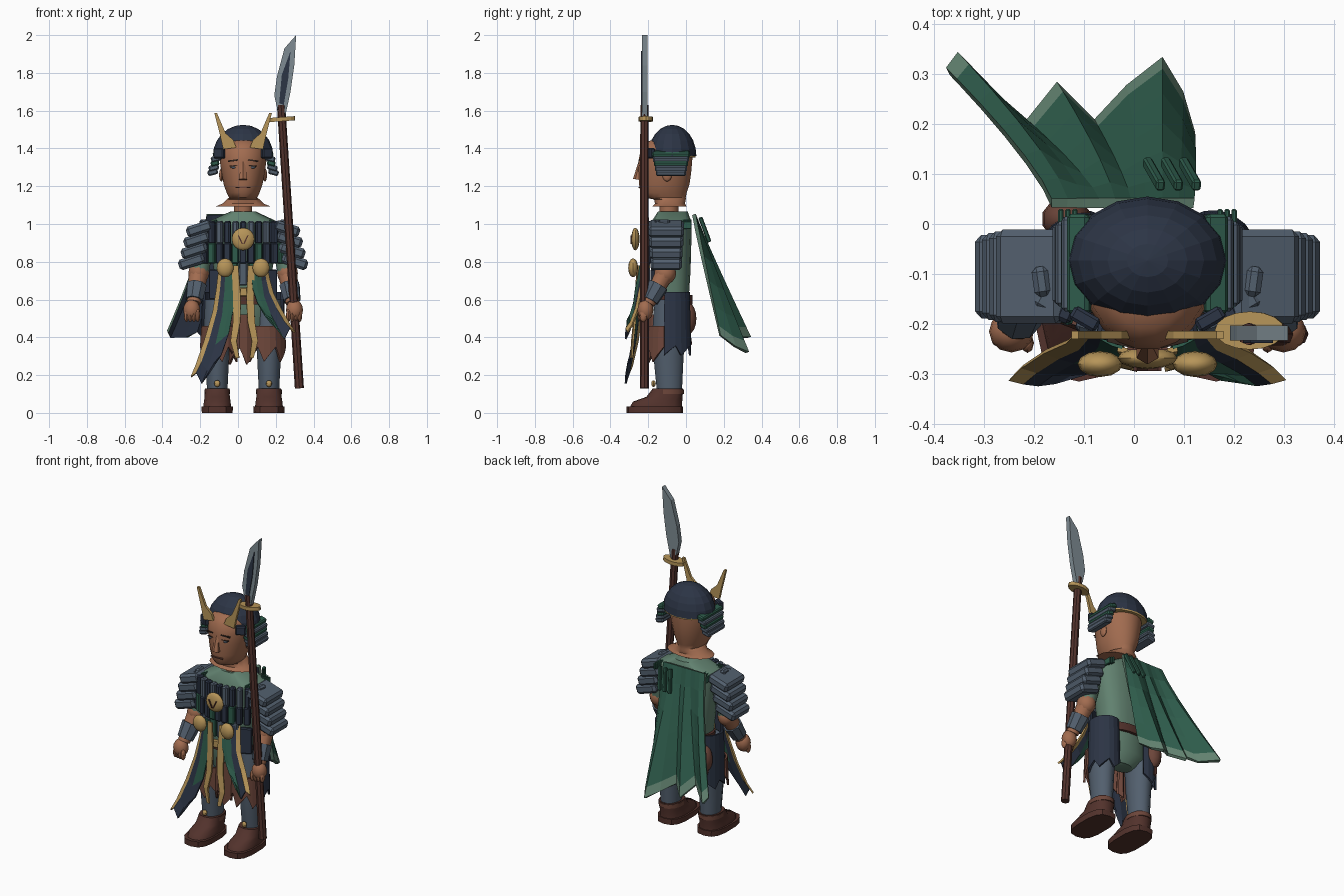
import bpy, bmesh, math
from mathutils import Vector, Matrix, Euler

if "Cube" in bpy.data.objects:
    bpy.data.objects.remove(bpy.data.objects["Cube"])

CX = 0.027  # body axis
SIDES = ((-1, "right"), (1, "left"))


def material(name, rgb):
    m = bpy.data.materials.new(name)
    m.use_nodes = True
    m.diffuse_color = (*rgb, 1)
    m.node_tree.nodes["Principled BSDF"].inputs["Base Color"].default_value = (*rgb, 1)
    return m


skin = material("skin", (0.36, 0.15, 0.08))
navy = material("navy", (0.025, 0.035, 0.06))
slate = material("slate", (0.085, 0.115, 0.155))
green = material("dark green", (0.027, 0.105, 0.07))
sage = material("sage green", (0.12, 0.22, 0.16))
gold = material("gold", (0.47, 0.3, 0.1))
brown = material("dark brown", (0.085, 0.032, 0.025))
rust = material("rust cloth", (0.15, 0.06, 0.042))
steel = material("steel", (0.21, 0.26, 0.29))
dark = material("brow", (0.03, 0.018, 0.013))


def finish(name, bm, *mats, smooth=False):
    bmesh.ops.recalc_face_normals(bm, faces=bm.faces)
    me = bpy.data.meshes.new(name)
    bm.to_mesh(me)
    bm.free()
    ob = bpy.data.objects.new(name, me)
    bpy.context.collection.objects.link(ob)
    for m in mats:
        me.materials.append(m)
    if smooth:
        bpy.ops.object.select_all(action="DESELECT")
        ob.select_set(True)
        bpy.context.view_layer.objects.active = ob
        bpy.ops.object.shade_smooth_by_angle(angle=math.radians(40))
    return ob


def box(name, mat, at, size, rot=(0, 0, 0), bevel=0.0):
    bm = bmesh.new()
    bmesh.ops.create_cube(bm, size=1, matrix=Matrix.Diagonal((*size, 1)))
    if bevel:
        bmesh.ops.bevel(bm, geom=bm.edges[:], offset=bevel, segments=1, affect="EDGES")
    bm.transform(Matrix.Translation(at) @ Euler([math.radians(a) for a in rot]).to_matrix().to_4x4())
    return finish(name, bm, mat)


def ball(name, mat, at, size, u=12, v=8):
    bm = bmesh.new()
    bmesh.ops.create_uvsphere(bm, u_segments=u, v_segments=v, radius=1)
    bm.transform(Matrix.Translation(at) @ Matrix.Diagonal((*size, 1)))
    return finish(name, bm, mat, smooth=True)


def tube(name, mat, a, b, r0, r1, n=10):
    a, b = Vector(a), Vector(b)
    bm = bmesh.new()
    bmesh.ops.create_cone(bm, cap_ends=True, segments=n, radius1=r0, radius2=r1, depth=(b - a).length)
    bm.transform(Matrix.Translation((a + b) / 2) @ (b - a).to_track_quat("Z", "Y").to_matrix().to_4x4())
    return finish(name, bm, mat, smooth=True)


def loft(name, mat, cx, rings, n=16, power=1.0):
    """Closed body from rings of (z, front y, back y, half width)."""
    bm = bmesh.new()
    loops = []
    for z, yf, yb, rx in rings:
        loop = []
        for i in range(n):
            c, s = math.cos(math.tau * (i + .5) / n), math.sin(math.tau * (i + .5) / n)
            px = math.copysign(abs(c) ** power, c) * rx
            py = math.copysign(abs(s) ** power, s) * (yb - yf) / 2 + (yf + yb) / 2
            loop.append(bm.verts.new((cx + px, py, z)))
        loops.append(loop)
    for lo, hi in zip(loops, loops[1:]):
        for i in range(n):
            j = (i + 1) % n
            bm.faces.new((lo[i], lo[j], hi[j], hi[i]))
    bm.faces.new(loops[0])
    bm.faces.new(loops[-1])
    return finish(name, bm, mat, smooth=True)


def sheet(name, rows, mats, rule, thick):
    """Grid of points thickened; rule(row, column) picks the material."""
    bm = bmesh.new()
    grid = [[bm.verts.new(p) for p in row] for row in rows]
    for r in range(len(grid) - 1):
        for c in range(len(grid[0]) - 1):
            f = bm.faces.new((grid[r][c], grid[r][c + 1], grid[r + 1][c + 1], grid[r + 1][c]))
            f.material_index = rule(r, c)
    ob = finish(name, bm, *mats)
    mod = ob.modifiers.new("thickness", "SOLIDIFY")
    mod.thickness, mod.offset = thick, 0
    return ob


def wrap(name, mat, cx, cy, rx, ry, top, low, a0, a1, jag, n=8):
    """Partial cloth tube with a ragged hem."""
    ang = [math.radians(a0 + (a1 - a0) * i / n) for i in range(n + 1)]
    rows = [[(cx + rx * math.cos(a), cy + ry * math.sin(a), top) for a in ang],
            [(cx + rx * 1.08 * math.cos(a), cy + ry * 1.08 * math.sin(a), low + jag * (i % 3 - 1))
             for i, a in enumerate(ang)]]
    return sheet(name, rows, [mat], lambda r, c: 0, 0.012)


def plate(name, mat, outline, y, depth):
    """Flat outline in x and z, extruded along y."""
    bm = bmesh.new()
    f = bm.faces.new([bm.verts.new((x, y - depth / 2, z)) for x, z in outline])
    ext = bmesh.ops.extrude_face_region(bm, geom=[f])
    bmesh.ops.translate(bm, vec=(0, depth, 0), verts=[v for v in ext["geom"] if isinstance(v, bmesh.types.BMVert)])
    return finish(name, bm, mat)


# head and face
loft("head", skin, CX, [(1.092, -.18, .005, .15), (1.108, -.165, -.005, .11), (1.13, -.17, 0, .088),
     (1.14, -.225, 0, .075), (1.165, -.243, .005, .088), (1.21, -.25, .02, .104), (1.28, -.252, .03, .117),
     (1.34, -.252, .035, .126), (1.4, -.24, .035, .122), (1.435, -.21, .02, .09), (1.45, -.16, -.02, .06)], n=20)
tube("neck", skin, (CX, -.09, 1.03), (CX, -.09, 1.11), .05, .05)
tube("nose", skin, (CX, -.238, 1.34), (CX, -.256, 1.235), .01, .025, 6)
box("mouth", rust, (CX, -.247, 1.193), (.08, .01, .006))
for s, side in SIDES:
    ball(side + "_eye", slate, (CX + s * .05, -.237, 1.3), (.018, .006, .006))
    box(side + "_eyelid", dark, (CX + s * .05, -.238, 1.309), (.045, .009, .004), (0, s * 5, s * 14))
    box(side + "_brow", dark, (CX + s * .053, -.238, 1.336), (.055, .009, .008), (0, s * 8, s * 14))
    ball(side + "_ear", skin, (CX + s * .115, -.1, 1.26), (.012, .025, .035))

# helmet with rim, horns and layered side guards
bm = bmesh.new()
bmesh.ops.create_uvsphere(bm, u_segments=16, v_segments=12, radius=1)
bmesh.ops.bisect_plane(bm, geom=bm.verts[:] + bm.edges[:] + bm.faces[:], plane_co=(0, 0, 0),
                       plane_no=(0, 0, -1), clear_outer=True)
bm.transform(Matrix.Translation((CX, -.073, 1.36)) @ Matrix.Diagonal((.16, .128, .165, 1)))
finish("helmet", bm, navy)
loft("helmet_rim", gold, CX, [(1.352, -.195, .052, .157), (1.366, -.195, .052, .157)])
horn = [(.152, 1.587), (.122, 1.47), (.105, 1.395), (.036, 1.405), (.052, 1.445), (.092, 1.48), (.138, 1.587)]
for s, side in SIDES:
    plate(side + "_horn", gold, [(CX + s * u, z) for u, z in horn], -.222, .016)
    box(side + "_cheek_flap", navy, (CX + s * .125, -.19, 1.375), (.06, .03, .055), (0, 0, s * 30), .006)
    for i in range(5):
        lower = i in (1, 3, 4)
        box(f"{side}_neck_guard_{i}", slate if lower else green, (CX + s * (.137 + .006 * i), -.08, 1.37 - .024 * i),
            (.055 if lower else .045, .2 - .01 * i, .03), (0, s * 15, 0), .007)

# torso, hips and belt
loft("tunic", sage, CX, [(.6, -.17, .015, .14), (.75, -.185, .025, .155), (.93, -.19, .03, .185),
     (1.01, -.185, .03, .19), (1.065, -.15, .01, .07)], n=20, power=.75)
loft("seat", sage, CX, [(.4, -.13, -.03, .07), (.46, -.17, .015, .16), (.62, -.175, .02, .15)])
loft("belt", brown, CX, [(.575, -.185, .035, .16), (.625, -.185, .035, .16)], n=20)

# chest armour: vertical slats curving round the front
for i in range(11):
    k = i - 5
    x, y = CX + k * .041, -.222 + .0028 * k * k
    box(f"chest_slat_{i}", navy if i % 2 else slate, (x, y, .955), (.034, .04, .12), (0, 0, k * 6), .008)
    box(f"chest_lower_slat_{i}", green if i % 3 == 1 else navy, (x, y - .004, .845), (.038, .035, .11), (0, 0, k * 6), .006)
for i in range(-2, 3):
    box(f"waist_slat_{i + 2}", green if i % 2 else slate, (CX + i * .05, -.205, .74), (.044, .03, .13), bevel=.006)
ball("chest_medallion", gold, (CX, -.268, .92), (.06, .022, .06))
for s, side in SIDES:
    box(side + "_waist_flap", navy, (CX + s * .145, -.165, .68), (.07, .025, .16), (0, 0, s * 25), .006)
    plate(side + "_medallion_groove", brown, [(CX, .893), (CX + s * .007, .893), (CX + s * .028, .938), (CX + s * .021, .938)], -.29, .008)

# layered shoulders, arms and hands
for s, side in SIDES:
    for i in range(4):
        box(f"{side}_shoulder_plate_{i}", slate, (CX + s * (.232 + .014 * i), -.105, .975 - .058 * i),
            (.14, .188 - .007 * i, .058), (0, s * 18, 0), .014)
    for i in range(3):
        box(f"{side}_shoulder_strap_{i}", green, (CX + s * (.145 + .014 * i), -.07, 1.005 - .006 * i), (.011, .2, .04), bevel=.003)
    box(side + "_shoulder_buckle", slate, (CX + s * .212, -.115, 1.01), (.034, .06, .03), (0, 0, -s * 8), .01)
    elbow, wrist = Vector((CX + s * .235, -.11, .74)), Vector((CX + s * .262, -.2, .58))
    tube(side + "_upper_arm", sage, (CX + s * .2, -.09, .96), elbow, .06, .052)
    ball(side + "_elbow", skin, elbow, (.055, .058, .06))
    tube(side + "_forearm", skin, elbow, wrist, .052, .036)
    tube(side + "_bracer", slate, elbow.lerp(wrist, .4), elbow.lerp(wrist, .9), .056, .047, 8)
    ball(side + "_hand", skin, (CX + s * .272, -.215, .545), (.045, .042, .055))
    for i in range(4):
        ball(f"{side}_finger_{i}", skin, (CX + s * (.24 + .02 * i), -.238 + .004 * i, .515), (.013, .02, .034), 8, 6)

# legs, boots and leg cloths
wrap("middle_ragged_cloth", rust, CX, -.11, .07, .09, .52, .3, -160, -20, .045, 5)
for s, side in SIDES:
    x = CX + s * .137
    loft(side + "_leg", slate, x, [(.1, -.155, -.02, .055), (.2, -.165, -.015, .06), (.3, -.175, -.01, .065),
         (.45, -.18, .005, .075), (.6, -.17, .01, .07)], n=12)
    back = (-25, 120) if s > 0 else (205, 60)
    wrap(side + "_thigh_cloth", navy, x - s * .005, -.075, .08, .09, .64, .33, *back, .025)
    front = (-150, -8) if s > 0 else (-30, -172)
    wrap(side + "_ragged_cloth", rust, x - s * .015, -.1, .094, .1, .46, .31, *front, .04)
    loft(side + "_sole", brown, x, [(0, -.315, -.015, .083), (.035, -.315, -.015, .085)], n=14, power=.7)
    loft(side + "_boot", brown, x, [(.035, -.295, -.02, .075), (.06, -.28, -.02, .072), (.085, -.21, -.018, .068),
         (.13, -.175, -.015, .066)], n=14, power=.8)
    loft(side + "_boot_cuff", rust, x, [(.1, -.182, -.01, .07), (.125, -.178, -.01, .07)], n=14)
    ball(side + "_boot_stud", gold, (x, -.172, .155), (.016, .012, .018), 8, 6)

# hanging front panels, each row: outer, inner, y, z; the left one is blown up short
panel = [(.125, .05, -.245, .78), (.14, .045, -.255, .65), (.16, .05, -.265, .53),
         (.205, .075, -.275, .38), (.25, .115, -.295, .25), (.275, .15, -.31, .19)]
hem_drop = (0, .02, -.035, .02, .07)
sash = [(.06, .025, -.25, .78), (.05, .01, -.262, .6), (.05, .012, -.27, .48), (.062, .03, -.28, .38), (.035, .015, -.285, .29)]
for s, side in SIDES:
    length = 1 if s < 0 else .6
    rows = [[(CX + s * (o + (i - o) * t), y + .05 * (1 - t) * (1 - r / 5) - .01 * math.sin(t * math.pi),
              .78 + (z - .78) * length + hem_drop[c] * r / 5) for c, t in enumerate((0, .22, .45, .75, 1))]
            for r, (o, i, y, z) in enumerate(panel)]
    sheet(side + "_front_panel", rows, [gold, navy, green],
          lambda r, c: 0 if c == 0 else 1 if c == 1 or (r > 2 and s < 0) else 2, .01)
    lean = .02 if s > 0 else -.005
    sheet(side + "_gold_sash", [[(CX + s * u + lean * (.78 - z) * 2, y - .006 * (u == i), z) for u in (o, i)]
                                for o, i, y, z in sash], [gold], lambda r, c: 0, .01)
    ball(side + "_panel_boss", gold, (CX + s * .095, -.28, .768), (.045, .026, .05))
box("belt_knot", gold, (CX, -.225, .64), (.08, .02, .05), bevel=.006)

# cape: folds from a narrow collar to a flaring, uneven hem with a pale border
hem = [(-.372, .305, .43), (-.355, .335, .4), (-.27, .245, .4), (-.215, .2, .43), (-.155, .275, .36), (-.08, .2, .4),
       (-.01, .27, .36), (.055, .325, .32), (.09, .26, .35), (.113, .18, .41)]
rows = []
for t in (0, .15, .35, .55, .75, .92, 1):
    row = []
    for k, (hx, hy, hz) in enumerate(hem):
        tx = -.165 + .285 * k / (len(hem) - 1)
        row.append((tx + (hx - tx) * t ** 1.3, .042 + (hy - .042) * t ** 1.05, 1.05 + (hz - 1.05) * t))
    rows.append(row)
cape = sheet("cape", rows, [green, sage, sage, navy], lambda r, c: 1 if r == len(rows) - 2 else 0, .02)
if cape.data.polygons[0].normal.y < 0:
    cape.data.flip_normals()
cape.modifiers[0].material_offset = 3
cape.modifiers[0].material_offset_rim = 1
for i in range(3):
    box(f"cape_tassel_{i}", green, (.04 + .036 * i, .1, .97), (.018, .022, .14), (20, 12, 0), .004)

# pouch on the belt
ball("pouch", rust, (-.135, .01, .5), (.05, .045, .085), 10, 8)
tube("pouch_peg", brown, (-.135, .02, .36), (-.15, .0, .46), .014, .02, 6)

# polearm
foot, top = Vector((.325, -.22, .13)), Vector((.228, -.22, 1.63))
tube("shaft", brown, foot, top, .024, .022, 8)
bm = bmesh.new()
bmesh.ops.create_cone(bm, cap_ends=True, segments=16, radius1=1, radius2=1, depth=1)
bm.transform(Matrix.Translation((.232, -.213, 1.555)) @ Matrix.Rotation(math.radians(-4), 4, "Y") @ Matrix.Diagonal((.07, .038, .022, 1)))
finish("guard", bm, gold)
plate("blade", steel, [(.21, 1.6), (.192, 1.68), (.206, 1.78), (.246, 1.93), (.308, 2.0), (.298, 1.84), (.278, 1.7), (.25, 1.57)], -.218, .03)
plate("fuller", navy, [(.218, 1.64), (.232, 1.79), (.278, 1.915), (.266, 1.77), (.242, 1.63)], -.235, .006)
